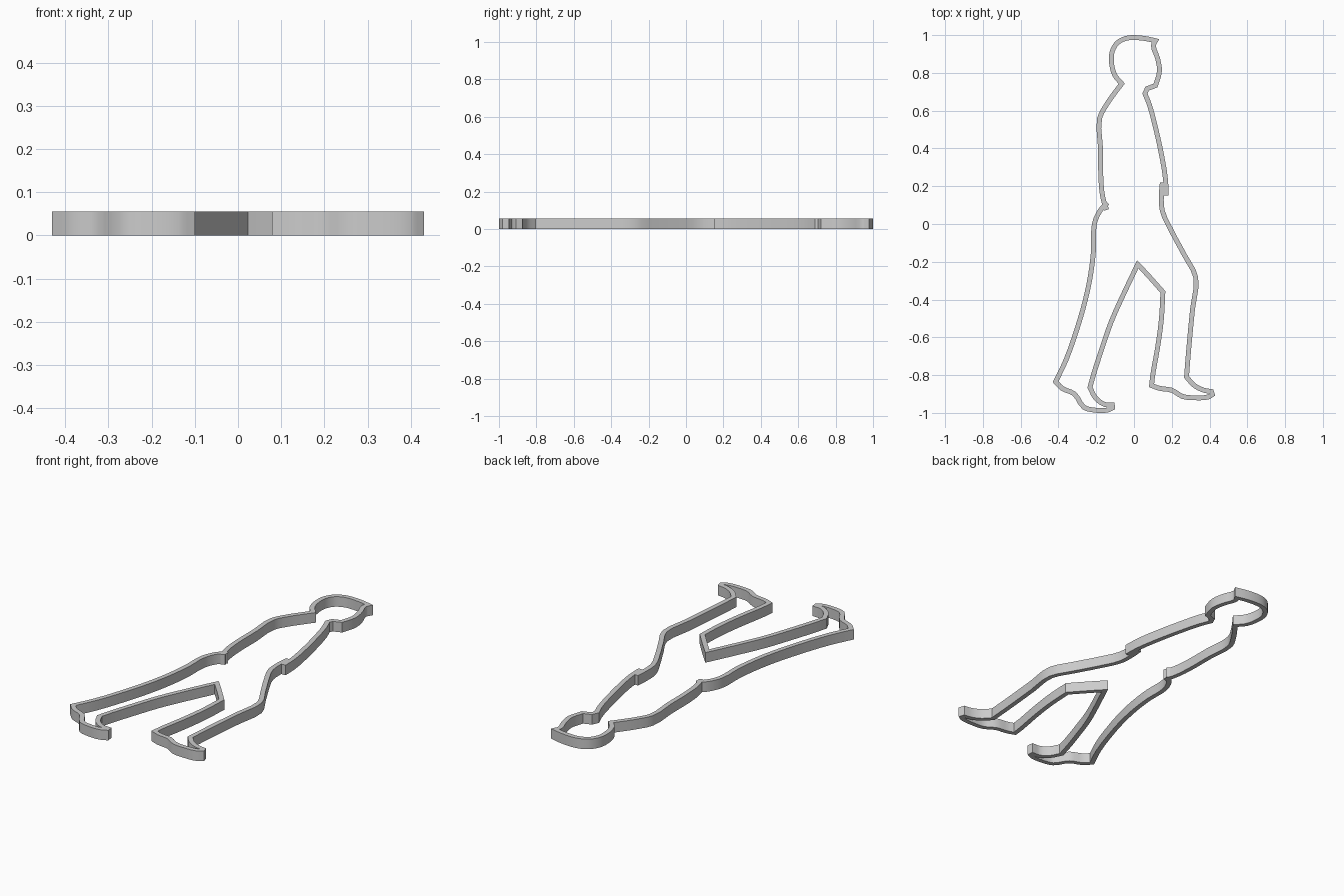
import bpy
import bmesh
from math import radians
from mathutils import Vector

HEIGHT = 0.055
HALF_WIDTH = 0.0128
STEPS = 3

default_cube = bpy.data.objects.get("Cube")
if default_cube:
    bpy.data.objects.remove(default_cube, do_unlink=True)

grey = bpy.data.materials.new("plain grey")
grey.use_nodes = True
grey.diffuse_color = (0.6, 0.6, 0.6, 1)
grey.node_tree.nodes["Principled BSDF"].inputs["Base Color"].default_value = grey.diffuse_color


def smooth_path(points):
    """Ease gentle bends into curves while keeping tight corners sharp."""
    points = [Vector(p) / 100 for p in points]
    tangents = []
    for i, point in enumerate(points):
        before = point - points[max(i - 1, 0)]
        after = points[min(i + 1, len(points) - 1)] - point
        gentle = before.length and after.length and before.angle(after) < radians(42)
        tangents.append((before.normalized() + after.normalized()).normalized() if gentle else None)
    path = []
    for i in range(len(points) - 1):
        start, end = points[i], points[i + 1]
        chord = end - start
        leave = tangents[i] * chord.length if tangents[i] else chord
        arrive = tangents[i + 1] * chord.length if tangents[i + 1] else chord
        for step in range(STEPS):
            t = step / STEPS
            path.append(start + chord * (3 - 2 * t) * t * t
                        + leave * t * (1 - t) ** 2 - arrive * t * t * (1 - t))
    path.append(points[-1])
    return path


def wall(name, points):
    """Sweep an upright rectangular wall along a path, with mitred corners."""
    path = smooth_path(points)
    bm = bmesh.new()
    rings = []
    for i, point in enumerate(path):
        before = (point - path[i - 1]).normalized() if i else None
        after = (path[i + 1] - point).normalized() if i < len(path) - 1 else None
        before, after = before or after, after or before
        along = (before + after).normalized()
        side = Vector((-along.y, along.x))
        side *= HALF_WIDTH * min(1 / max(along.dot(after), 0.1), 1.7)
        left, right = point + side, point - side
        rings.append([bm.verts.new((p.x, p.y, z)) for p, z in
                      ((left, 0), (right, 0), (right, HEIGHT), (left, HEIGHT))])
    for a, b in zip(rings, rings[1:]):
        for k in range(4):
            n = (k + 1) % 4
            bm.faces.new((a[k], a[n], b[n], b[k]))
    bm.faces.new(rings[0])
    bm.faces.new(reversed(rings[-1]))
    bmesh.ops.recalc_face_normals(bm, faces=bm.faces)
    mesh = bpy.data.meshes.new(name)
    bm.to_mesh(mesh)
    bm.free()
    mesh.materials.append(grey)
    obj = bpy.data.objects.new(name, mesh)
    bpy.context.collection.objects.link(obj)
    bpy.ops.object.select_all(action="DESELECT")
    obj.select_set(True)
    bpy.context.view_layer.objects.active = obj
    bpy.ops.object.shade_smooth_by_angle(angle=radians(30))
    return obj


# Paths in hundredths of a unit
back = [(-14.5, 7.5), (-16.5, 14), (-17.5, 23.5), (-17.7, 40), (-18.2, 56),
        (-14, 64), (-10.5, 69), (-6.5, 74.3)]
head = [(-10.3, 79), (-12, 87), (-11.3, 92), (-8.7, 96), (-4.5, 98.2), (0, 98.7),
        (7, 98), (11.4, 97), (10.3, 94.5), (12.4, 88), (13.5, 81), (11.4, 73.3)]
chest = [(7, 71.7), (5.8, 69), (8.2, 63), (11.4, 51), (14.5, 37), (16.7, 23.5), (17, 15)]

rear_leg = [(-14, 11.2), (-18, 7), (-21, 0), (-21.4, -13.5), (-23, -27), (-25.7, -40),
            (-30, -55), (-36, -72), (-41.5, -83.5)]
rear_foot = [(-38, -87), (-31.5, -90), (-26.5, -97), (-21, -98.5), (-14, -98.5),
             (-11.3, -97.3), (-11.5, -95.8), (-15.6, -95.5), (-20.4, -92), (-23.3, -86.5)]
inner_legs = [(-21.4, -79.6), (-17, -66), (-12, -51.6), (-5, -36), (2, -21.3),
              (8.2, -28), (15.3, -36), (14.5, -50.5), (12.4, -66), (10, -79.5), (9.3, -85.5)]
front_foot = [(13.5, -87), (20, -88), (25.7, -91.3), (32, -92), (39.5, -91.5),
              (41.5, -90.3), (41, -88.7), (37, -88), (32, -85.5), (27.8, -81)]
front_leg = [(29, -66), (31, -45), (32.7, -28.3), (27, -17), (20, -4), (15, 7),
             (14.5, 15.5), (15, 22)]

wall("upper_body_outline", back + head + chest)
wall("lower_body_outline", rear_leg + rear_foot + inner_legs + front_foot + front_leg)
